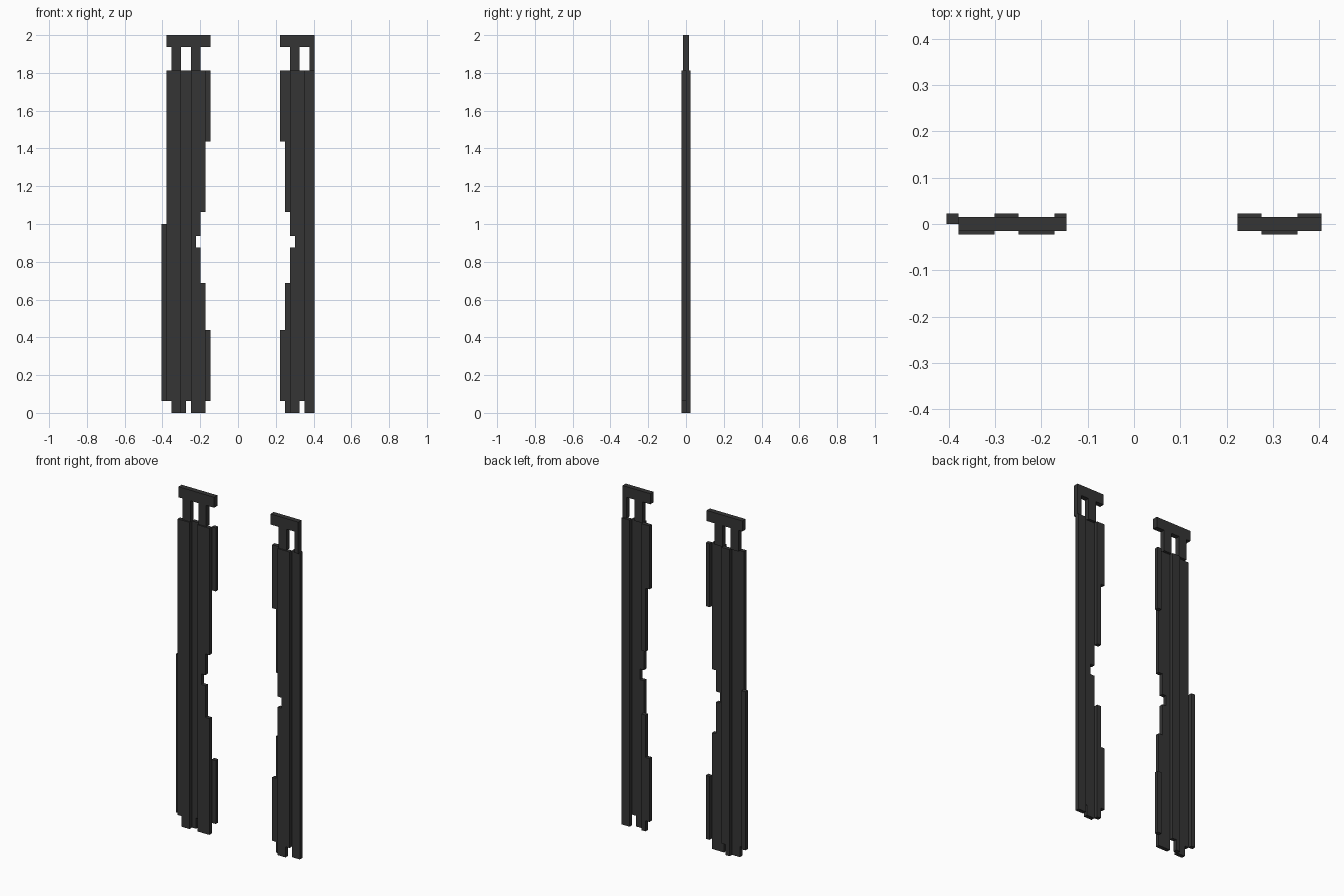
import bpy, bmesh

if "Cube" in bpy.data.objects:
    bpy.data.objects.remove(bpy.data.objects["Cube"])

U, V = 0.0259, 0.0625           # column width and row height of the stepped outlines
LEFT, RIGHT = -0.4045, 0.2232   # x of column 0 on each panel
FRONT, BACK, RAIL = (-0.023, 0.0), (0.0, 0.023), (-0.015, 0.015)

mat = bpy.data.materials.new("charcoal")
mat.diffuse_color = (0.035, 0.035, 0.035, 1)
mat.use_nodes = True
mat.node_tree.nodes["Principled BSDF"].inputs["Base Color"].default_value = mat.diffuse_color


def plate(name, base, depth, outline):
    """Extrude a column/row outline through the given y range."""
    bm = bmesh.new()
    face = bm.faces.new([bm.verts.new((base + c * U, depth[0], r * V)) for c, r in outline])
    ext = bmesh.ops.extrude_face_region(bm, geom=[face])
    moved = [g for g in ext["geom"] if isinstance(g, bmesh.types.BMVert)]
    bmesh.ops.translate(bm, verts=moved, vec=(0, depth[1] - depth[0], 0))
    bmesh.ops.recalc_face_normals(bm, faces=bm.faces)
    me = bpy.data.meshes.new(name)
    bm.to_mesh(me)
    bm.free()
    me.materials.append(mat)
    ob = bpy.data.objects.new(name, me)
    bpy.context.collection.objects.link(ob)


def rect(c0, c1, r0, r1):
    return [(c0, r0), (c1, r0), (c1, r1), (c0, r1)]


# Left panel: boards alternate between front and back layers
plate("left_outer_strip", LEFT, BACK, rect(0, 1, 1, 16))
plate("left_outer_board", LEFT, FRONT, [(1, 1), (2, 1), (2, 0), (4, 0), (4, 29), (1, 29)])
plate("left_middle_board", LEFT, BACK, [(4, 0), (5, 0), (5, 1), (6, 1), (6, 29), (4, 29)])
plate("left_inner_board", LEFT, FRONT,
      [(6, 0), (9, 0), (9, 11), (8, 11), (8, 14), (7, 14), (7, 15), (8, 15),
       (8, 17), (9, 17), (9, 29), (6, 29)])
plate("left_lower_edge", LEFT, BACK, rect(9, 10, 1, 7))
plate("left_upper_edge", LEFT, BACK, rect(9, 10, 23, 29))

# Right panel
plate("right_upper_edge", RIGHT, BACK,
      [(0, 23), (1, 23), (1, 17), (2, 17), (2, 29), (0, 29)])
plate("right_lower_edge", RIGHT, BACK,
      [(0, 1), (1, 1), (1, 0), (2, 0), (2, 11), (1, 11), (1, 7), (0, 7)])
plate("right_inner_board", RIGHT, FRONT,
      [(2, 0), (4, 0), (4, 1), (5, 1), (5, 29), (2, 29), (2, 15), (3, 15), (3, 14), (2, 14)])
plate("right_outer_board", RIGHT, BACK, rect(5, 7, 0, 29))

# Top rails with hanging posts
for side, base, rail, posts in (("left", LEFT, (1, 10), ((2, 4), (6, 8))),
                                ("right", RIGHT, (0, 7), ((2, 4), (6, 7)))):
    plate(side + "_top_rail", base, RAIL, rect(*rail, 31, 32))
    for i, (a, b) in enumerate(posts, 1):
        plate(f"{side}_post_{i}", base, RAIL, rect(a, b, 29, 31))
